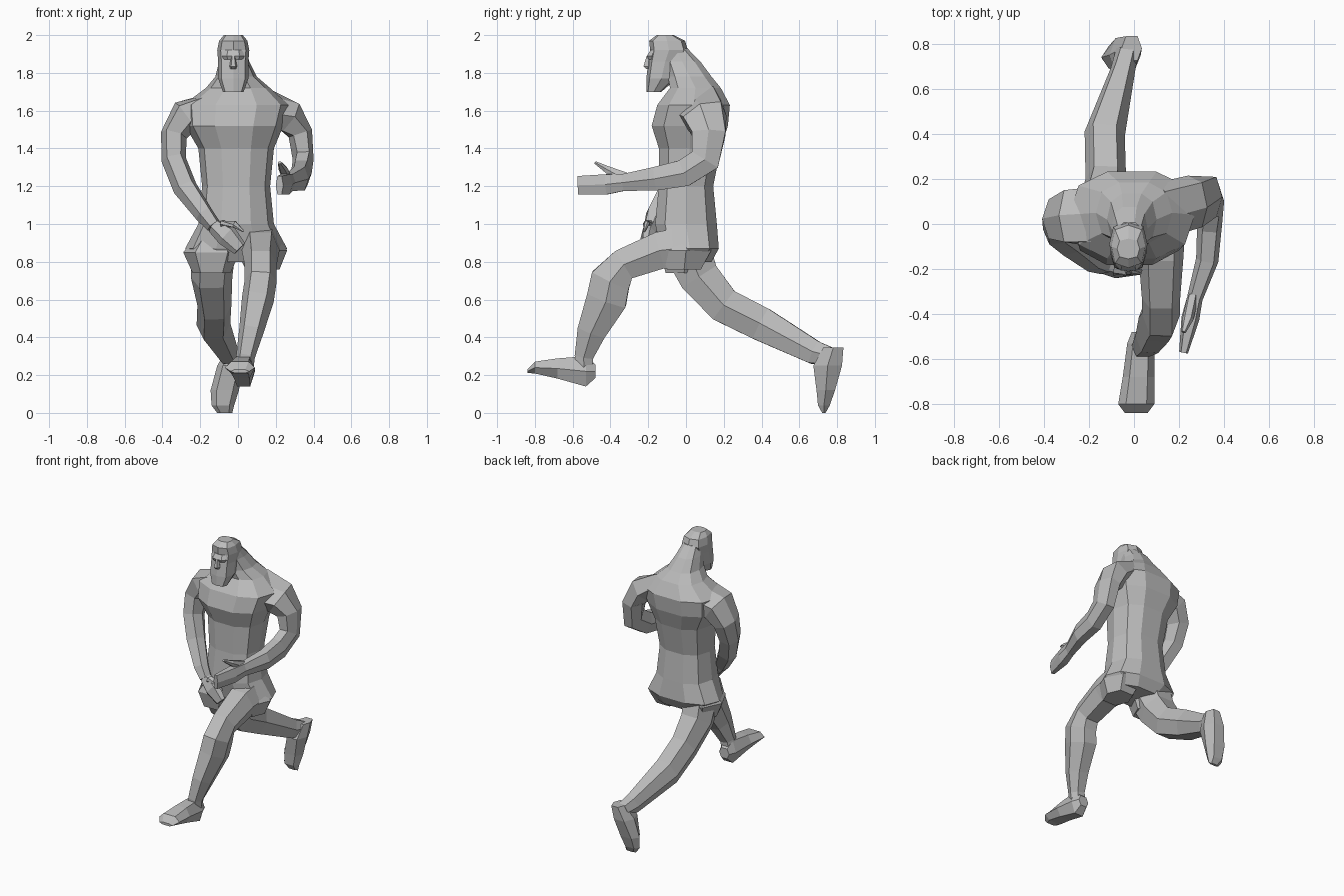
import bpy
import bmesh
from math import cos, sin, tau, copysign
from mathutils import Vector

UNIT = 0.01  # part tables are in hundredths of a unit
Z_AXIS = Vector((0, 0, 1))

old_cube = bpy.data.objects.get("Cube")
if old_cube:
    bpy.data.objects.remove(old_cube, do_unlink=True)

# One plain clay colour
clay = bpy.data.materials.new("clay grey")
clay.use_nodes = True
clay_colour = (0.5, 0.5, 0.5, 1)
clay.diffuse_color = clay_colour
clay.node_tree.nodes["Principled BSDF"].inputs["Base Color"].default_value = clay_colour


def boxy(value, power):
    """Push a sine or cosine outward for a squarer section."""
    return copysign(abs(value) ** power, value)


def loft(name, stations, sides=6, axis=None, power=0.8):
    """Skin a faceted tube through stations of x, y, z, half width, half depth."""
    bm = bmesh.new()
    centres = [Vector(station[:3]) * UNIT for station in stations]
    rings = []
    for index, (station, centre) in enumerate(zip(stations, centres)):
        before = centres[max(index - 1, 0)]
        after = centres[min(index + 1, len(centres) - 1)]
        along = axis or (after - before).normalized()
        across = Vector((1, 0, 0))
        across = (across - along * across.dot(along)).normalized()
        deep = along.cross(across)
        width, depth = station[3] * UNIT, station[4] * UNIT
        ring = []
        for step in range(sides):
            angle = tau * step / sides
            offset = across * (width * boxy(cos(angle), power))
            offset += deep * (depth * boxy(sin(angle), power))
            ring.append(bm.verts.new(centre + offset))
        rings.append(ring)
    for lower, upper in zip(rings, rings[1:]):
        for step in range(sides):
            following = (step + 1) % sides
            bm.faces.new((lower[step], lower[following], upper[following], upper[step]))
    bm.faces.new(rings[0][::-1])
    bm.faces.new(rings[-1])
    bmesh.ops.recalc_face_normals(bm, faces=bm.faces)
    mesh = bpy.data.meshes.new(name)
    bm.to_mesh(mesh)
    bm.free()
    mesh.materials.append(clay)
    part = bpy.data.objects.new(name, mesh)
    bpy.context.scene.collection.objects.link(part)
    return part


# Torso from hips through chest and shoulders into the thick sloping neck
loft("torso", [
    (0, 2, 80, 20, 12), (-1, 2, 87, 27, 16), (-1, 0, 100, 20, 17),
    (-1, 0, 120, 18, 15), (-1, 2, 140, 20, 17), (-2, 2, 152, 26, 21),
    (-1, 4, 163, 28, 20), (0, 5, 172, 17, 14), (-1, 2, 178, 11, 12),
    (-2, -2, 186, 8, 10), (-2, -6, 193, 6, 7),
], sides=10, axis=Z_AXIS)

# Head with squared beard, brow and nose
loft("head", [
    (-2.5, -17, 170, 5.5, 4), (-2.5, -13, 177, 8, 8), (-2.5, -11, 186, 8, 9),
    (-2.5, -9, 192, 8.5, 10), (-2.5, -10, 197, 7.5, 9.5), (-2.5, -11, 200, 5, 4.5),
], sides=8, axis=Z_AXIS, power=0.7)
loft("brow", [
    (-2.5, -18, 187, 5, 2), (-2.5, -18, 189, 6, 3), (-2.5, -17, 192, 5, 2),
], axis=Z_AXIS)
loft("nose", [
    (-2.5, -19.5, 189, 1, 1.5), (-2.5, -20, 183.5, 2, 2.8), (-2.5, -20, 182, 1.5, 1),
], axis=Z_AXIS)

# Shorts legs, flaring out of the hips
loft("right_shorts_leg", [(-11, 2, 100, 6, 11), (-14, 0, 85, 15, 15), (-14, -1, 74, 10, 11)],
     axis=Z_AXIS)
loft("left_shorts_leg", [(11, 1, 100, 6, 11), (12.5, 0, 86, 13.5, 15), (13, -1, 76, 9, 10)],
     axis=Z_AXIS)

# Right arm crossing in front of the belly
loft("right_arm", [
    (-12, 4, 163, 7, 14), (-28, 3, 157, 9, 13), (-34, 2, 147, 7, 10),
    (-34, -2, 134, 6.5, 8), (-28, -8, 119, 6.5, 6.5), (-18, -16, 105, 5, 5.5),
    (-13, -18, 99, 4, 4.5),
])
loft("right_hand", [
    (-13, -18, 99, 4, 4), (-6, -20, 94, 6, 4), (1, -21, 87, 4, 2),
])
loft("right_thumb", [
    (-9, -20, 100, 3, 2), (-2, -21, 100, 2, 1.5), (3, -22, 96, 0.5, 0.5),
])

# Left arm bent with the forearm pointing ahead
loft("left_arm", [
    (12, 6, 163, 7, 14), (27, 10, 157, 9, 12), (33, 12, 148, 6.5, 10),
    (34.5, 10, 134, 5.5, 9), (33.5, -1, 127, 5.5, 8), (32.5, -16, 124, 5, 7),
    (27, -33, 122, 3.5, 5),
])
loft("left_hand", [
    (27, -33, 122, 3.5, 5), (25, -42, 121, 4, 6), (22, -57, 120.5, 2, 5.5),
])
loft("left_thumb", [
    (26, -33, 124, 2.5, 4), (24, -42, 129, 2.5, 2), (22, -48, 132.5, 1, 0.8),
])

# Left leg striding forward
loft("left_leg", [
    (12, 4, 88, 11, 13), (12, -14, 86, 10, 11), (12, -33, 78.5, 8.5, 9.5),
    (12, -40, 70, 8.5, 12), (10.5, -42, 60, 8.5, 12), (7, -50, 43, 6.5, 8.5),
    (4, -54, 30, 5, 5.5), (3, -54, 22, 5, 5),
])
loft("left_foot", [
    (3, -48, 22, 4, 4), (3, -53, 22, 6, 9), (2, -68, 23.5, 7, 6),
    (1, -80, 24, 8, 3.5), (1, -84, 22, 5, 1),
], axis=Vector((0, -1, 0)))

# Right leg trailing behind
loft("right_leg", [
    (-13, 0, 88, 12, 14), (-14, 7, 72, 11, 12), (-12.5, 20, 57, 9, 10.5),
    (-13, 40, 47, 9, 10), (-5, 68, 32, 5.5, 7), (-3, 77, 30, 5, 5),
])
loft("right_foot", [
    (-1, 78, 34.5, 4.5, 6), (-4, 75, 25, 7, 8.5), (-7, 74, 12, 7.5, 5.5),
    (-8, 73, 4, 6, 3.5), (-7, 73, 0, 4, 1),
], axis=Z_AXIS)
